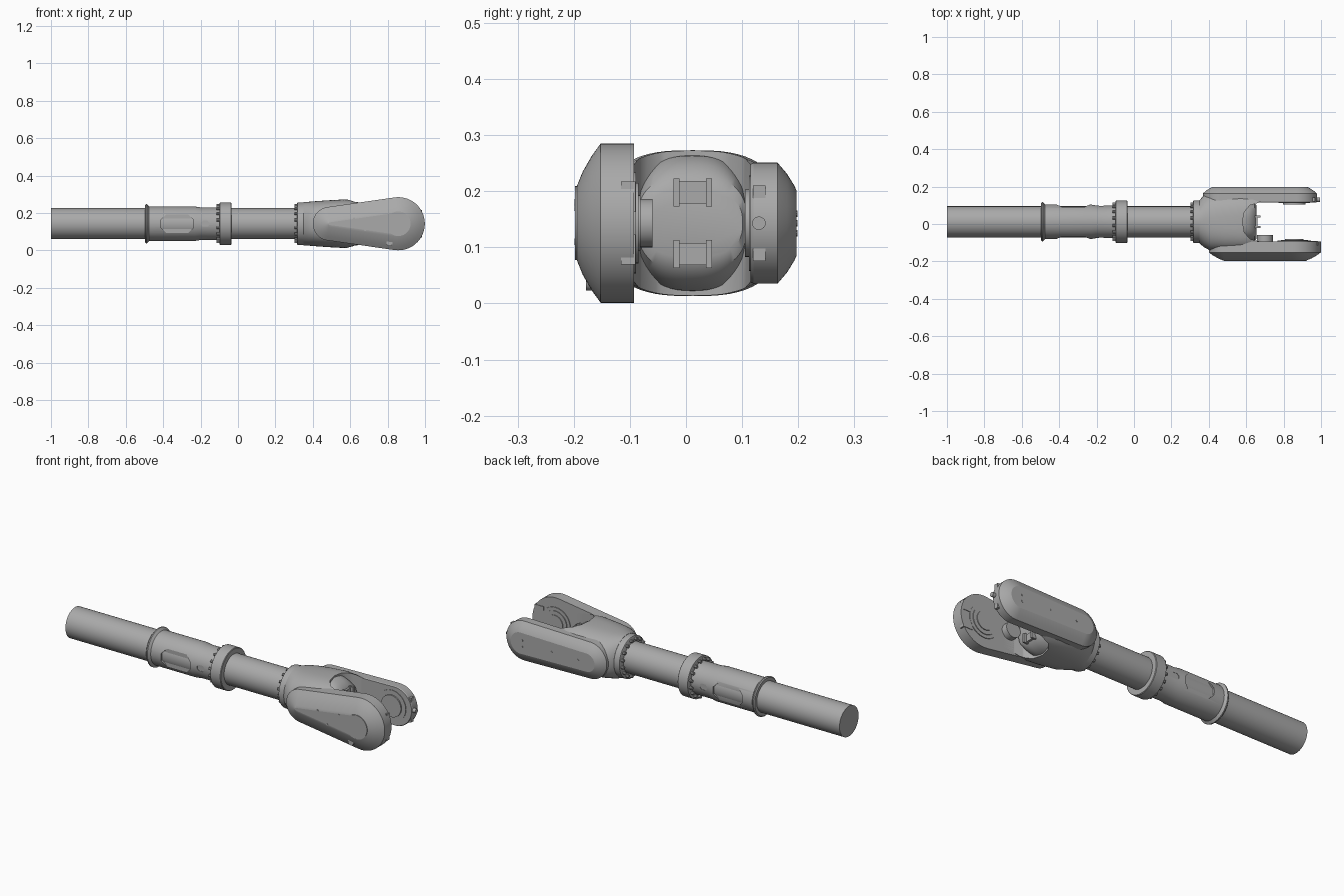
import bpy, bmesh
from math import sin, cos, pi, copysign, acos
from mathutils import Vector

if "Cube" in bpy.data.objects:
    bpy.data.objects.remove(bpy.data.objects["Cube"])

CY, CZ = 0.012, 0.143          # shaft axis
HEAD_X = 0.857                 # pivot of the fork tips

metal = bpy.data.materials.new("grey_metal")
metal.use_nodes = True
GREY = (0.4, 0.4, 0.4, 1)
metal.diffuse_color = GREY
metal.node_tree.nodes["Principled BSDF"].inputs["Base Color"].default_value = GREY


def loft(name, rings, angle=35):
    """Skin a list of equal-length point rings and cap both ends."""
    bm = bmesh.new()
    vs = [[bm.verts.new(p) for p in ring] for ring in rings]
    for a, b in zip(vs, vs[1:]):
        for i in range(len(a)):
            j = (i + 1) % len(a)
            bm.faces.new((a[i], a[j], b[j], b[i]))
    bm.faces.new(vs[0])
    bm.faces.new(vs[-1])
    bmesh.ops.recalc_face_normals(bm, faces=bm.faces)
    mesh = bpy.data.meshes.new(name)
    bm.to_mesh(mesh)
    bm.free()
    ob = bpy.data.objects.new(name, mesh)
    bpy.context.collection.objects.link(ob)
    mesh.materials.append(metal)
    smooth(ob, angle)
    return ob


def smooth(ob, angle=35):
    bpy.ops.object.select_all(action='DESELECT')
    ob.select_set(True)
    bpy.context.view_layer.objects.active = ob
    bpy.ops.object.shade_smooth_by_angle(angle=angle * pi / 180)


def cut(ob, cutter):
    """Subtract the cutter, then discard it."""
    mod = ob.modifiers.new("cut", 'BOOLEAN')
    mod.operation, mod.solver, mod.object = 'DIFFERENCE', 'EXACT', cutter
    bpy.context.view_layer.objects.active = ob
    bpy.ops.object.modifier_move_to_index(modifier=mod.name, index=0)
    bpy.ops.object.modifier_apply(modifier=mod.name)
    bpy.data.objects.remove(cutter)


def section(x, ry, rz, power=2.0, y=CY, n=64):
    """Superellipse ring across the shaft axis."""
    ring = []
    for i in range(n):
        c, s = cos(2 * pi * i / n), sin(2 * pi * i / n)
        ring.append((x, y + ry * copysign(abs(c) ** (2 / power), c),
                     CZ + rz * copysign(abs(s) ** (2 / power), s)))
    return ring


def lathe(name, profile):
    return loft(name, [section(x, r, r) for x, r in profile])


def disc(name, x, z, r, y0, y1, n=40):
    """Cylinder whose axis runs front to back."""
    return loft(name, [[(x + r * cos(2 * pi * i / n), y, z + r * sin(2 * pi * i / n))
                        for i in range(n)] for y in (y0, y1)])


def box(name, x0, x1, y0, y1, z0, z1):
    return loft(name, [[(x, y0, z0), (x, y1, z0), (x, y1, z1), (x, y0, z1)]
                       for x in (x0, x1)])


def teardrop(y, x1, r1, x2, r2, n=28):
    """Outline around two circles joined by tangents."""
    t = acos((r1 - r2) / (x2 - x1))
    big = [-t + 2 * t * i / n for i in range(n + 1)]
    small = [t + (2 * pi - 2 * t) * i / n for i in range(n + 1)]
    return ([(x2 + r2 * cos(a), y, CZ + r2 * sin(a)) for a in big] +
            [(x1 + r1 * cos(a), y, CZ + r1 * sin(a)) for a in small])


def arm(name, levels, x1, r1, x2, r2):
    return loft(name, [teardrop(y, x1, r1 - d, x2, r2 - d) for y, d in levels], 20)


# Shaft, sleeve and collars
lathe("shaft", [(-1, 0.083), (0.36, 0.083)])
sleeve = lathe("sleeve", [(-0.49, 0.092), (-0.23, 0.092), (-0.2, 0.087), (-0.09, 0.087)])
lathe("sleeve_lip", [(-0.497, 0.1), (-0.492, 0.105), (-0.486, 0.105), (-0.48, 0.097), (-0.475, 0.092)])
lathe("middle_collar", [(-0.1, 0.104), (-0.097, 0.113), (-0.038, 0.113), (-0.035, 0.11)])
lathe("fork_flange", [(0.315, 0.108), (0.318, 0.113), (0.38, 0.116)])

# Flat windows and small ports sunk into both sides of the sleeve
for side in (-1, 1):
    for x, hx, hz, bev, depth in ((-0.325, 0.088, 0.055, 0.035, 0.078), (-0.175, 0.022, 0.016, 0.01, 0.084)):
        outline = [(-hx, -hz + bev), (-hx + bev, -hz), (hx - bev, -hz), (hx, -hz + bev),
                   (hx, hz - bev), (hx - bev, hz), (-hx + bev, hz), (-hx, hz - bev)]
        cut(sleeve, loft("window_cutter", [[(x + u, CY + side * d, CZ + w) for u, w in outline]
                                           for d in (depth, 0.2)]))
smooth(sleeve)

# Rings of bolt heads
for name, x, count in (("collar_bolt", -0.115, 16), ("flange_bolt", 0.302, 16)):
    for k in range(count):
        a = 2 * pi * (k + 0.5) / count
        c = Vector((0, CY + 0.098 * cos(a), CZ + 0.098 * sin(a)))
        loft(name, [[(px, c.y + 0.008 * cos(pi * i / 4), c.z + 0.008 * sin(pi * i / 4))
                     for i in range(8)] for px in (x, x + 0.02)])

# Fork body, swelling out of the flange, with a rounded slot
body = loft("fork_body", [section(*s) for s in (
    (0.35, 0.115, 0.116, 2.0), (0.375, 0.14, 0.117, 2.2, 0.015), (0.41, 0.155, 0.12, 2.4),
    (0.48, 0.16, 0.125, 2.6), (0.57, 0.16, 0.13, 2.8), (0.64, 0.16, 0.126, 2.8),
    (0.73, 0.155, 0.105, 2.8))])
slot = [(0.9, -0.093), (0.67, -0.093), (0.62, -0.08), (0.59, -0.045), (0.58, 0.012),
        (0.59, 0.065), (0.62, 0.1), (0.67, 0.115), (0.9, 0.115)]
cut(body, loft("slot_cutter", [[(x, y, z) for x, y in slot] for z in (-0.1, 0.4)]))
smooth(body)

# Rounded root of the slot
loft("slot_root", [section(x, ry, rz, 2.6, 0.011) for x, ry, rz in (
    (0.56, 0.1, 0.122), (0.59, 0.1, 0.12), (0.62, 0.1, 0.105), (0.645, 0.098, 0.085), (0.655, 0.09, 0.06))])

# Two fork arms with bevelled outer covers
arm("front_arm", [(-0.093, 0), (-0.152, 0), (-0.168, 0.022), (-0.184, 0.05), (-0.193, 0.072), (-0.197, 0.083)],
    0.49, 0.09, HEAD_X, 0.142)
arm("rear_arm", [(0.115, 0.003), (0.12, 0), (0.163, 0), (0.18, 0.02), (0.193, 0.041), (0.197, 0.05)],
    0.468, 0.1, 0.87, 0.108)

# Cover details
disc("front_pivot_cap", HEAD_X, CZ, 0.066, -0.198, -0.18)
disc("front_cover_plug", 0.81, 0.04, 0.017, -0.178, -0.15)
for x, z in ((0.62, 0.17), (0.68, 0.11), (0.75, 0.18)):
    disc("front_cover_screw", x, z, 0.006, -0.199, -0.19, 10)
for x, z in ((0.52, 0.143), (0.68, 0.143), (0.86, 0.16), (0.86, 0.125)):
    disc("rear_cover_screw", x, z, 0.006, 0.19, 0.199, 10)

# Bearing rings and bosses on the inner faces
for r, y in ((0.09, -0.089), (0.072, -0.085), (0.05, -0.081)):
    disc("front_bearing", HEAD_X, CZ, r, -0.1, y)
for r, y in ((0.085, 0.112), (0.06, 0.105)):
    disc("rear_bearing", HEAD_X, CZ, r, y, 0.125)
disc("front_boss", 0.7, CZ, 0.043, -0.1, -0.06)

# Clevis prongs at the slot root, and lock pads on the arm tips
for s in (-1, 1):
    z = CZ + s * 0.055
    for y in (-0.022, 0.036):
        box("clevis_cheek", 0.62, 0.675, y, y + 0.01, z - 0.025, z + 0.025)
    box("clevis_block", 0.62, 0.66, -0.015, 0.04, z - 0.02, z + 0.02)
    box("front_tip_pad", 0.93, 0.985, -0.116, -0.09, CZ + s * 0.047 - 0.027, CZ + s * 0.047 + 0.027)
    box("rear_tip_pad", 0.9, 0.968, 0.119, 0.142, CZ + s * 0.045 - 0.022, CZ + s * 0.045 + 0.022)
loft("rear_tip_pin", [[(x, 0.13 + 0.012 * cos(pi * i / 8), CZ + 0.012 * sin(pi * i / 8))
                       for i in range(16)] for x in (0.95, 0.995)])
